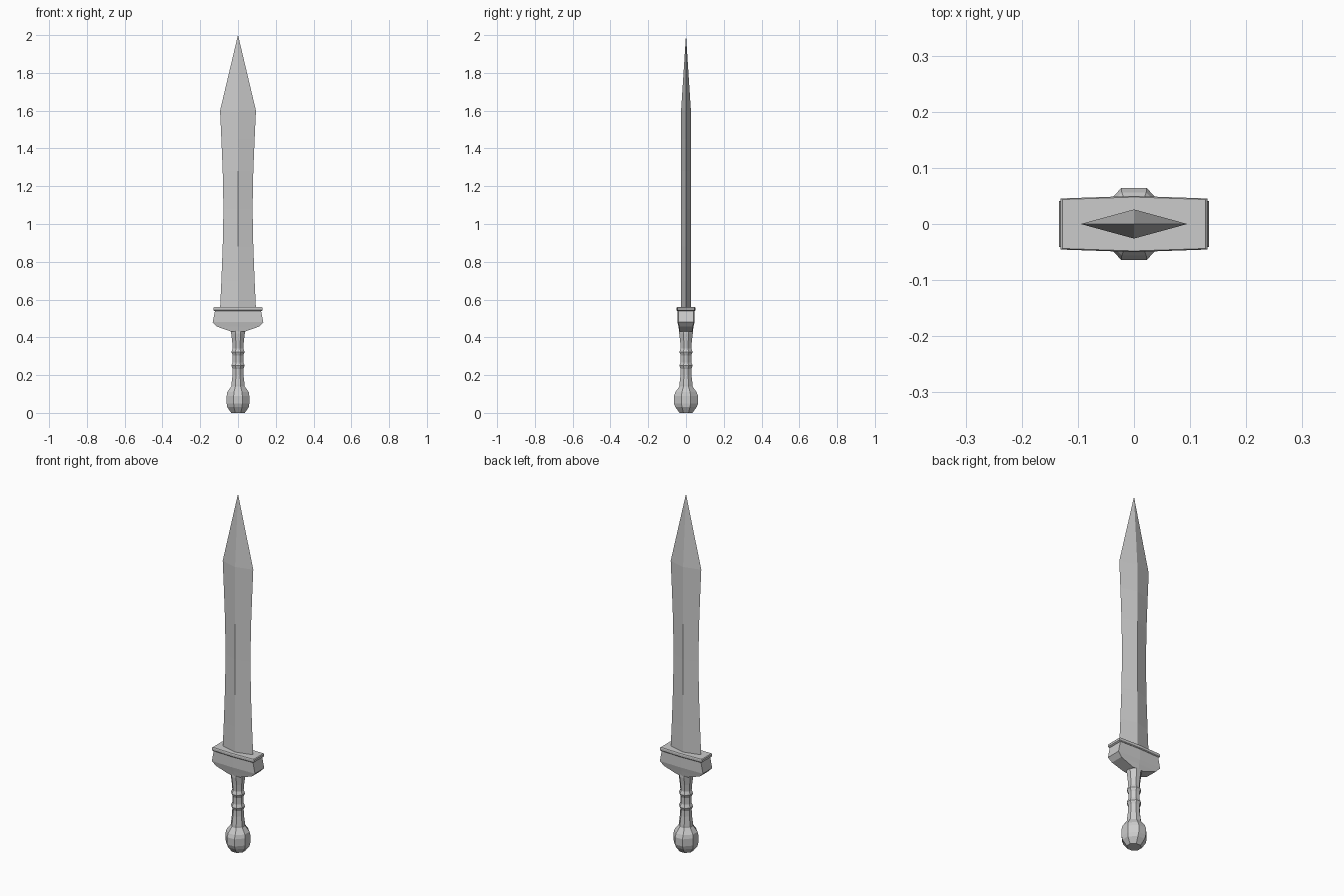
import bpy, bmesh

if "Cube" in bpy.data.objects:
    bpy.data.objects.remove(bpy.data.objects["Cube"])

DIAMOND = [(1, 0), (0, 1), (-1, 0), (0, -1)]
HEXBAR = [(1, -.91), (1, .91), (0, 1), (-1, .91), (-1, -.91), (0, -1)]
K = 0.38
OCTAGON = [(1, -K), (1, K), (K, 1), (-K, 1), (-1, K), (-1, -K), (-K, -1), (K, -1)]


def loft(name, section, levels):
    """Stack scaled copies of a section; levels are (z, half width, half depth)."""
    bm = bmesh.new()
    n = len(section)
    rings = [[bm.verts.new((x * w, y * d, z)) for x, y in section]
             for z, w, d in levels]
    for a, b in zip(rings, rings[1:]):
        for i in range(n):
            j = (i + 1) % n
            bm.faces.new((a[i], a[j], b[j], b[i]))
    bm.faces.new(rings[0][::-1])
    bm.faces.new(rings[-1])
    bmesh.ops.remove_doubles(bm, verts=bm.verts, dist=1e-5)
    bmesh.ops.recalc_face_normals(bm, faces=bm.faces)
    mesh = bpy.data.meshes.new(name)
    bm.to_mesh(mesh)
    bm.free()
    obj = bpy.data.objects.new(name, mesh)
    bpy.context.collection.objects.link(obj)
    return obj


# Waisted diamond blade with a pointed tip
blade = [(0.55, .095, .026), (0.70, .088, .026), (0.88, .081, .026),
         (1.08, .077, .026), (1.28, .081, .026), (1.45, .088, .026),
         (1.60, .095, .026), (2.0, 0.0003, 0.0001)]
loft("blade", DIAMOND, blade)

# Guard body and the thin plate on top of it
loft("guard", HEXBAR, [(0.43, .035, .036), (0.457, .112, .040),
                       (0.48, .134, .045), (0.545, .121, .045)])
loft("guard_plate", HEXBAR, [(0.54, .125, .047), (0.544, .131, .050),
                             (0.556, .131, .050), (0.56, .127, .048)])

# Octagonal grip with two finger ridges
grip = [(0.13, .036), (0.15, .035), (0.20, .029), (0.232, .028), (0.25, .035),
        (0.268, .028), (0.305, .028), (0.323, .035), (0.341, .028),
        (0.38, .031), (0.42, .036), (0.435, .036)]
loft("grip", OCTAGON, [(z, r, r) for z, r in grip])

# Faceted pommel
pommel = [(0.0, .036, .034), (0.03, .057, .056), (0.05, .06, .064),
          (0.09, .06, .064), (0.11, .057, .056), (0.14, .036, .035)]
loft("pommel", OCTAGON, pommel)
